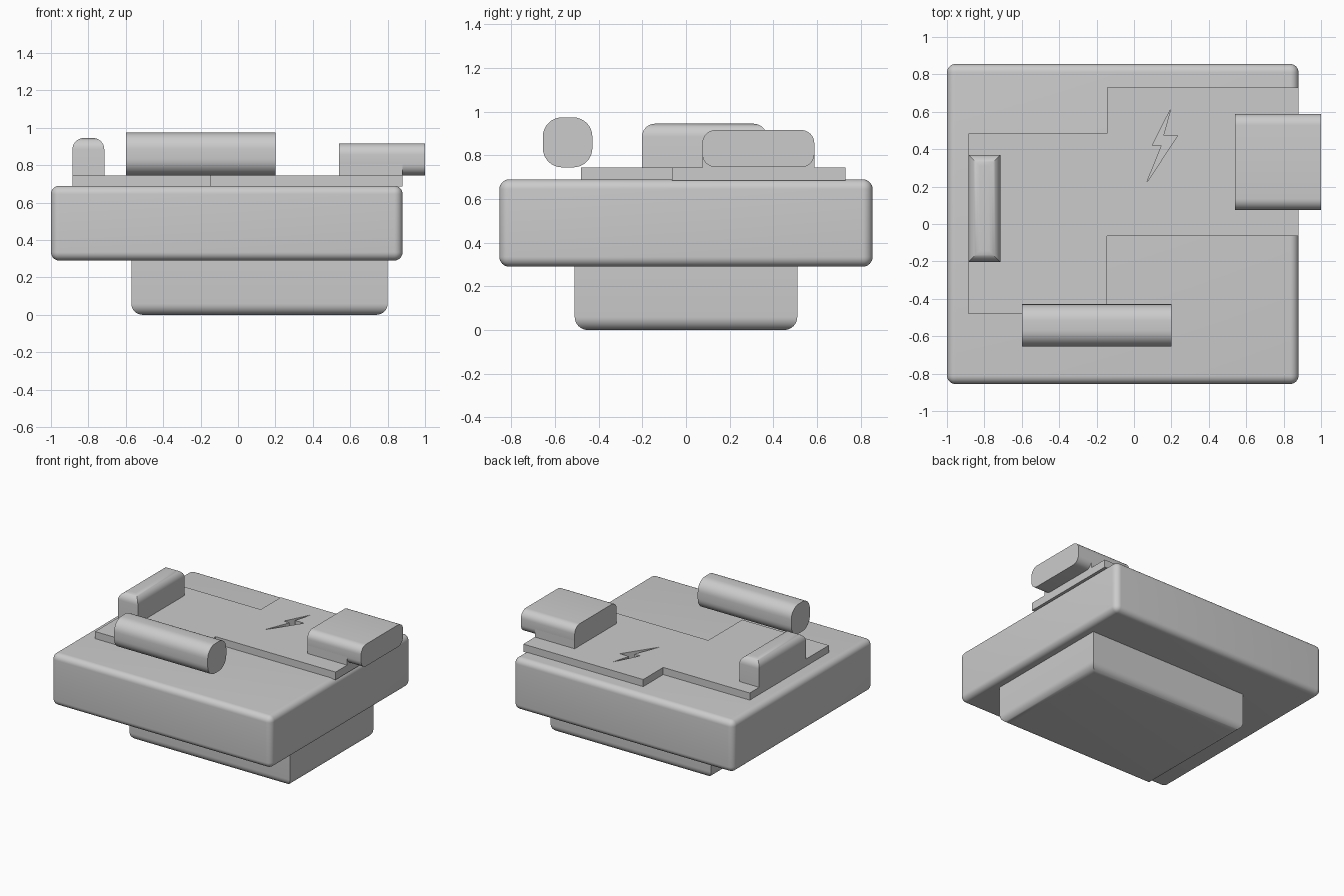
import bpy, bmesh

if "Cube" in bpy.data.objects:
    bpy.data.objects.remove(bpy.data.objects["Cube"])

grey = bpy.data.materials.new("plain grey")
grey.diffuse_color = (0.6, 0.6, 0.6, 1)
grey.use_nodes = True
grey.node_tree.nodes["Principled BSDF"].inputs["Base Color"].default_value = grey.diffuse_color


def finish(name, bm, smooth=True):
    """Turn a bmesh into a named object."""
    bmesh.ops.recalc_face_normals(bm, faces=bm.faces[:])
    mesh = bpy.data.meshes.new(name)
    bm.to_mesh(mesh)
    bm.free()
    mesh.materials.append(grey)
    obj = bpy.data.objects.new(name, mesh)
    bpy.context.collection.objects.link(obj)
    if smooth:
        bpy.ops.object.select_all(action='DESELECT')
        obj.select_set(True)
        bpy.context.view_layer.objects.active = obj
        bpy.ops.object.shade_smooth_by_angle(angle=0.6)
    return obj


def block(name, lo, hi, radius=0, pick=lambda a, b: True):
    """Box between two corners, with the picked edges rounded."""
    bm = bmesh.new()
    bmesh.ops.create_cube(bm, size=1)
    for v in bm.verts:
        v.co = [(l + h) / 2 + c * (h - l) for l, h, c in zip(lo, hi, v.co)]
    if radius:
        edges = [e for e in bm.edges if pick(e.verts[0].co, e.verts[1].co)]
        bmesh.ops.bevel(bm, geom=edges, offset=radius, segments=8,
                        profile=0.5, affect='EDGES', clamp_overlap=True)
    return finish(name, bm)


def prism(name, outline, z0, z1):
    """Flat outline extruded upwards."""
    bm = bmesh.new()
    face = bm.faces.new([bm.verts.new((x, y, z0)) for x, y in outline])
    new = bmesh.ops.extrude_face_region(bm, geom=[face])["geom"]
    for v in new:
        if isinstance(v, bmesh.types.BMVert):
            v.co.z = z1
    return finish(name, bm, smooth=False)


def along_x(a, b):
    return abs(a.x - b.x) > 0.01


# Main slab, rounded on every edge
block("body", (-1, -0.855, 0.29), (0.88, 0.855, 0.69), 0.045)

# Lower pedestal, rounded around the bottom only
block("pedestal", (-0.57, -0.51, 0), (0.80, 0.51, 0.30), 0.06,
      lambda a, b: max(a.z, b.z) < 0.01)

# Stepped plate on top with a zigzag bolt cut out of it
plate = prism("top_plate", [(-0.885, -0.48), (-0.145, -0.48), (-0.145, -0.065),
                            (0.88, -0.065), (0.88, 0.73), (-0.145, 0.73),
                            (-0.145, 0.485), (-0.885, 0.485)], 0.685, 0.745)
bolt = prism("bolt_cutter", [(0.197, 0.617), (0.157, 0.473), (0.234, 0.473),
                             (0.068, 0.222), (0.148, 0.42), (0.098, 0.42)], 0.6, 0.8)
bolt.hide_render = True
bolt.hide_viewport = True
cut = plate.modifiers.new("bolt recess", 'BOOLEAN')
cut.operation = 'DIFFERENCE'
cut.solver = 'EXACT'
cut.object = bolt

# Long rounded bar at the front
block("front_bar", (-0.6, -0.656, 0.745), (0.2, -0.429, 0.974), 0.088, along_x)

# Upright block on the left, rounded around its top
block("left_block", (-0.885, -0.202, 0.74), (-0.715, 0.37, 0.945), 0.06,
      lambda a, b: min(a.z, b.z) > 0.9)

# Overhanging connector on the right with its square foot
block("connector", (0.54, 0.075, 0.746), (1.0, 0.588, 0.916), 0.06, along_x)
block("connector_foot", (0.54, 0.075, 0.74), (0.88, 0.588, 0.81))
